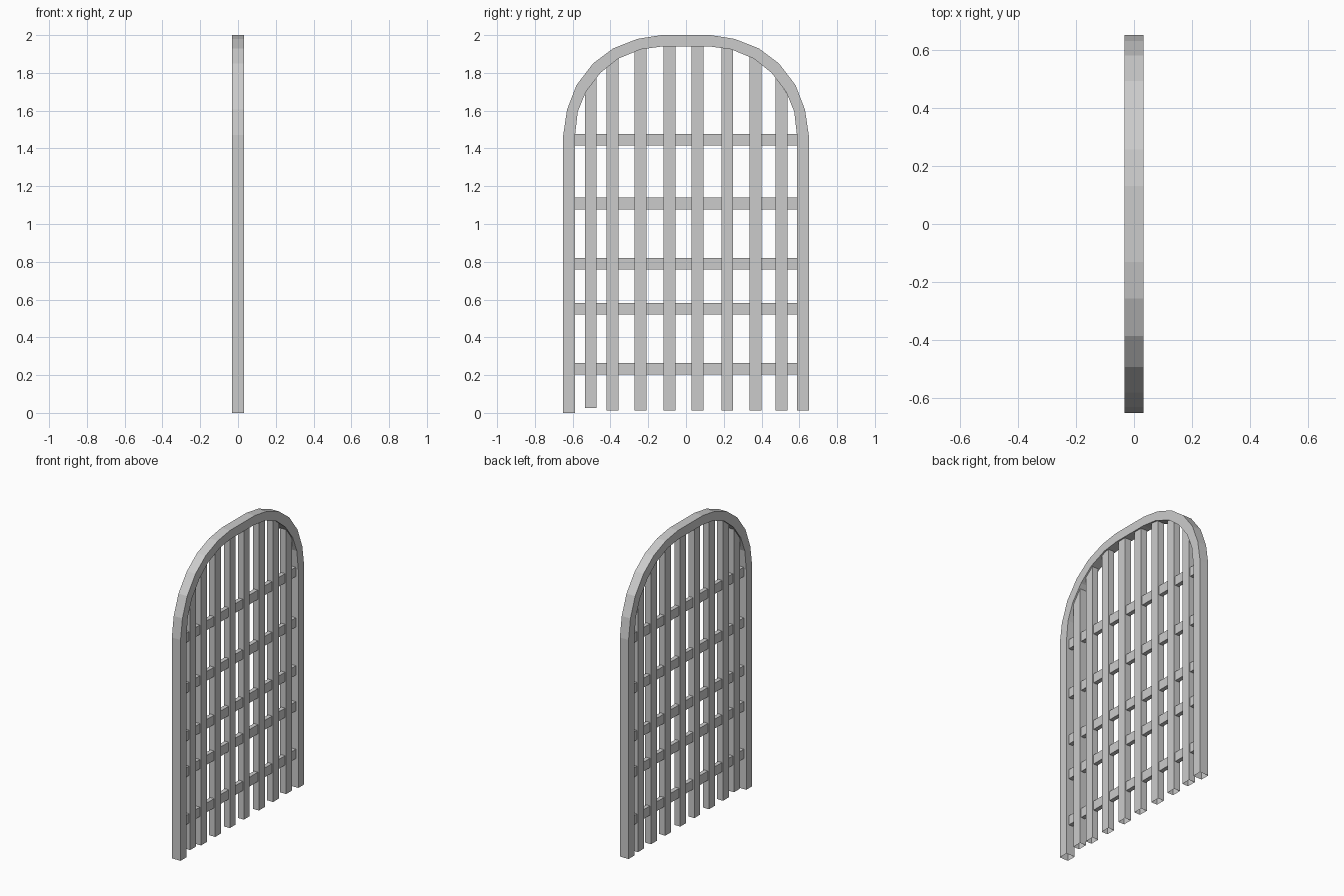
import bpy, bmesh

if "Cube" in bpy.data.objects:
    bpy.data.objects.remove(bpy.data.objects["Cube"])

FRAME_D, BAR_D, RAIL_D = 0.032, 0.022, 0.014   # half depths along x

# Left half of the arch: (outer y, outer z, inner y, inner z)
HALF = [(-0.65, 1.47, -0.588, 1.465), (-0.63, 1.605, -0.573, 1.595),
        (-0.58, 1.735, -0.53, 1.70), (-0.492, 1.85, -0.453, 1.80),
        (-0.385, 1.93, -0.36, 1.875), (-0.257, 1.98, -0.238, 1.925),
        (-0.13, 2.0, -0.125, 1.94)]


def make_object(name, verts, faces):
    bm = bmesh.new()
    vs = [bm.verts.new(v) for v in verts]
    for f in faces:
        bm.faces.new([vs[i] for i in f])
    bmesh.ops.recalc_face_normals(bm, faces=bm.faces[:])
    mesh = bpy.data.meshes.new(name)
    bm.to_mesh(mesh)
    bm.free()
    obj = bpy.data.objects.new(name, mesh)
    bpy.context.collection.objects.link(obj)
    return obj


def tube(name, sections):
    """Square tube with open ends, lofted through four-point sections."""
    verts = [p for s in sections for p in s]
    faces = [(4*k + i, 4*k + (i+1) % 4, 4*k + 4 + (i+1) % 4, 4*k + 4 + i)
             for k in range(len(sections) - 1) for i in range(4)]
    return make_object(name, verts, faces)


def section(oy, oz, iy, iz, d):
    return [(-d, oy, oz), (d, oy, oz), (d, iy, iz), (-d, iy, iz)]


# Arched frame, open at the feet
path = [(-0.65, 0, -0.588, 0)] + HALF
path += [(-a, b, -c, e) for a, b, c, e in reversed(HALF)]
path.append((0.65, 0.012, 0.588, 0.012))
tube("arched_frame", [section(*p, FRAME_D) for p in path])


def arch_z(y):
    """Height of the inner arch edge at a given y."""
    y = -abs(y)
    pts = [(p[2], p[3]) for p in HALF]
    for (y0, z0), (y1, z1) in zip(pts, pts[1:]):
        if y0 <= y <= y1:
            return z0 + (z1 - z0) * (y - y0) / (y1 - y0)
    return pts[-1][1]


# Upright bars, cut to follow the arch
for n, y in enumerate([-0.504, -0.389, -0.241, -0.087, 0.061, 0.219, 0.368, 0.506]):
    a, b = y - 0.031, y + 0.031
    z0 = 0.025 if n == 0 else 0.012
    tube(f"upright_bar_{n + 1}",
         [section(a, z0, b, z0, BAR_D),
          section(a, arch_z(a) + 0.005, b, arch_z(b) + 0.005, BAR_D)])

# Cross rails, recessed behind the upright faces
for n, z in enumerate([0.234, 0.551, 0.79, 1.109, 1.446]):
    tube(f"cross_rail_{n + 1}",
         [section(y, z - 0.031, y, z + 0.031, RAIL_D) for y in (-0.588, 0.588)])
